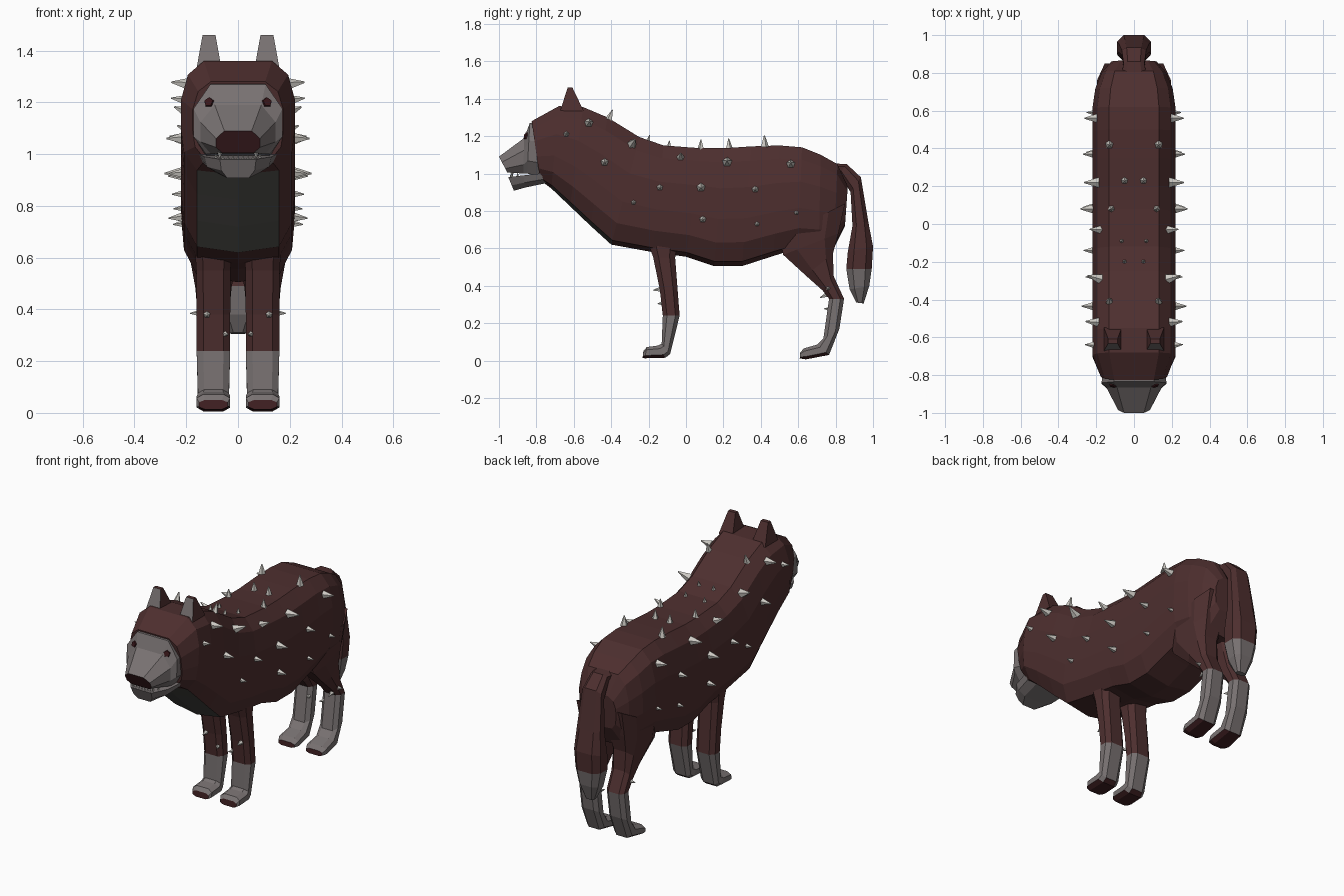
import bpy, bmesh, math
from mathutils import Vector, Matrix
from mathutils.bvhtree import BVHTree

if "Cube" in bpy.data.objects:
    bpy.data.objects.remove(bpy.data.objects["Cube"])


def material(name, r, g, b):
    m = bpy.data.materials.new(name)
    m.diffuse_color = (r, g, b, 1)
    m.use_nodes = True
    m.node_tree.nodes["Principled BSDF"].inputs["Base Color"].default_value = m.diffuse_color
    return m


FUR = material("dark red fur", 0.075, 0.028, 0.028)
GREY = material("grey fur", 0.19, 0.168, 0.168)
CHEST = material("chest grey", 0.085, 0.083, 0.076)
PAD = material("nose and paw pad", 0.05, 0.014, 0.016)
EYE = material("eye", 0.04, 0.008, 0.01)
BONE = material("bone", 0.6, 0.58, 0.54)


def finish(bm, name, mats):
    me = bpy.data.meshes.new(name)
    bm.to_mesh(me)
    bm.free()
    for m in mats:
        me.materials.append(m)
    ob = bpy.data.objects.new(name, me)
    bpy.context.collection.objects.link(ob)
    return ob


def loft(name, stations, profile, mats, rule=None, x=0.0):
    """Skin rings; a station is (start y, z, end y, z, half width)."""
    bm = bmesh.new()
    rings = []
    for y0, z0, y1, z1, hw in stations:
        pts = [(w, t) for w, t in profile]
        pts += [(-w, t) for w, t in reversed(profile) if w > 0]
        rings.append([bm.verts.new((x + w * hw, y0 + (y1 - y0) * t, z0 + (z1 - z0) * t))
                      for w, t in pts])
    n = len(rings[0])
    for a, b in zip(rings, rings[1:]):
        for i in range(n):
            j = (i + 1) % n
            bm.faces.new((a[i], a[j], b[j], b[i]))
    bm.faces.new(rings[0])
    bm.faces.new(rings[-1])
    bmesh.ops.recalc_face_normals(bm, faces=bm.faces)
    bm.normal_update()
    if rule:
        for f in bm.faces:
            f.material_index = rule(f.calc_center_median(), f.normal)
    return finish(bm, name, mats)


# Torso, neck and back of the head (bottom point, top point, half width)
BODY = [(0, 0), (.72, .04), (.95, .2), (1, .4), (1, .66), (.88, .88), (.6, 1)]
body = loft("body", [
    (-.78, .965, -.825, 1.28, .175), (-.72, .92, -.68, 1.36, .22),
    (-.62, .825, -.55, 1.355, .22), (-.51, .72, -.42, 1.30, .22),
    (-.40, .62, -.25, 1.195, .22), (-.18, .58, -.12, 1.15, .22),
    (.0, .555, .08, 1.135, .22), (.15, .505, .2, 1.135, .22),
    (.30, .505, .35, 1.145, .22), (.47, .56, .5, 1.15, .22),
    (.60, .60, .62, 1.14, .22), (.71, .60, .72, 1.10, .205),
    (.79, .60, .81, 1.05, .17), (.85, .72, .865, .93, .12)],
    BODY, [FUR, CHEST],
    lambda c, n: int(-.75 < c.y < -.4 and abs(c.x) < .1 and n.z < -.4 and c.z < .96))

# Face mask with upper muzzle; its front end is the nose
muzzle = loft("muzzle", [
    (-.78, .985, -.80, 1.275, .165), (-.85, 1.0, -.835, 1.27, .172),
    (-.87, 1.0, -.865, 1.19, .145), (-.955, 1.005, -1.0, 1.09, .085)],
    [(.72, 0), (1, .25), (1, .65), (.62, 1)], [GREY, PAD],
    lambda c, n: int(c.y < -.96 and n.y < -.8))

# Lower jaw
loft("jaw", [(-.74, .95, -.78, 1.0, .15), (-.86, .925, -.87, .99, .13),
             (-.92, .908, -.95, .98, .07)],
     [(.6, 0), (.92, .4), (1, 1)], [GREY])

# Tail with grey tip (inner point, outer point, half width)
SQUARE = [(.6, 0), (1, .25), (1, .75), (.6, 1)]
loft("tail", [
    (.76, .98, .77, 1.055, .07), (.82, 1.0, .86, 1.05, .055), (.88, .90, .935, .98, .065),
    (.89, .72, .975, .74, .08), (.865, .58, 1.0, .61, .09), (.857, .49, .993, .49, .085),
    (.875, .38, .98, .40, .065), (.91, .31, .95, .305, .03)],
    SQUARE, [FUR, GREY], lambda c, n: int(c.z < .488))


def leg_rule(split):
    def rule(c, n):
        if c.z < .06 and (n.z < -.6 or n.y < -.85):
            return 2
        return int(c.z < split)
    return rule


# Legs (front point, back point, half width), ears and eyes on both sides
solids = [body, muzzle]
for s, side in ((1, "right"), (-1, "left")):
    solids.append(loft("front_leg_" + side, [
        (-.22, .68, -.04, .68, .075), (-.175, .55, -.058, .55, .066),
        (-.14, .38, -.045, .38, .065), (-.124, .24, -.034, .24, .065),
        (-.13, .09, -.085, .035, .06), (-.15, .08, -.11, .015, .065),
        (-.21, .072, -.22, .012, .065), (-.228, .05, -.232, .014, .055)],
        SQUARE, [FUR, GREY, PAD], leg_rule(.24), s * .095))
    solids.append(loft("hind_leg_" + side, [
        (.50, .66, .85, .84, .10), (.52, .565, .815, .68, .09),
        (.64, .455, .785, .57, .07), (.73, .375, .79, .45, .062),
        (.765, .33, .845, .33, .06), (.735, .12, .82, .17, .06),
        (.70, .085, .765, .03, .06), (.63, .065, .64, .006, .065),
        (.61, .042, .608, .012, .055)],
        SQUARE, [FUR, GREY, PAD], leg_rule(.325), s * .095))

    # Ear: tapered block with a grey front
    bm = bmesh.new()
    bmesh.ops.create_cube(bm, size=1)
    for v in bm.verts:
        top = v.co.z > 0
        v.co.x = s * .112 + v.co.x * (.05 if top else .095)
        v.co.y = (-.62 + v.co.y * .025) if top else (-.61 + v.co.y * .125)
        v.co.z = 1.46 if top else 1.335
    bm.normal_update()
    for f in bm.faces:
        f.material_index = int(f.normal.y < -.7)
    finish(bm, "ear_" + side, [FUR, GREY])


def tree(ob):
    return BVHTree.FromPolygons([v.co for v in ob.data.vertices],
                                [p.vertices for p in ob.data.polygons])


trees = [tree(o) for o in solids]


def hit(origin, direction):
    """Nearest surface point and its normal along a ray."""
    found = [t.ray_cast(Vector(origin), Vector(direction)) for t in trees]
    found = [h for h in found if h[0] is not None]
    if not found:
        return None
    h = min(found, key=lambda h: h[3])
    n = h[1] if h[1].dot(Vector(direction)) < 0 else -h[1]
    return h[0], n


def aim(p, n):
    return Matrix.Translation(p) @ n.to_track_quat('Z', 'Y').to_matrix().to_4x4()


def spike(bm, p, n, r, length, sides=5):
    bmesh.ops.create_cone(bm, cap_ends=True, segments=sides, radius1=r, radius2=r * .12,
                          depth=length, matrix=aim(p + n * (length / 2 - .006), n))


# Bone spikes: flank (y, z, size), back (x, y, size), legs (x, z, size)
FLANK = [(-.64, 1.21, .7), (-.52, 1.27, 1), (-.29, 1.155, 1.1), (-.435, 1.06, .9),
         (-.03, 1.085, .9), (.22, 1.06, 1.1), (.56, 1.05, 1), (-.14, .925, .75),
         (.08, .925, 1), (.37, .915, .8), (-.28, .845, .6), (.09, .755, .8),
         (.38, .73, .6), (.59, .79, .55)]
BACK = [(.13, -.41, .8), (.05, -.2, .5), (.065, -.09, .5), (.12, .08, .75),
        (.05, .23, .8), (.13, .42, .9)]
LEGS = [(.12, .38, .6), (.05, .305, .5)]
bm = bmesh.new()
for s in (1, -1):
    rays = [((s, y, z), (-s, 0, 0), k) for y, z, k in FLANK]
    rays += [((s * x, y, 3), (0, 0, -1), k) for x, y, k in BACK]
    rays += [((s * x, -2, z), (0, 1, 0), k) for x, z, k in LEGS]
    rays += [((s * x, .3, z - .03), (0, 1, 0), k) for x, z, k in LEGS]
    rays += [((s, .76, .385), (-s, 0, 0), .5)]
    for origin, d, k in rays:
        h = hit(origin, d)
        if h:
            spike(bm, h[0], (h[1] - Vector(d) * .6).normalized(), .026 * k, .07 * k)
finish(bm, "spikes", [BONE])

# Eyes: slanted thin plates lying on the mask
bm = bmesh.new()
for s in (1, -1):
    h = hit((s * .112, -2, 1.2), (0, 1, 0))
    if h:
        m = Matrix.Translation(h[0] + h[1] * .003) @ h[1].to_track_quat('Z', 'Y').to_matrix().to_4x4()
        bmesh.ops.create_cone(bm, cap_ends=True, segments=5, radius1=.021, radius2=.018,
                              depth=.008, matrix=m)
finish(bm, "eyes", [EYE])

# Teeth: lower row and two upper fangs on each side
bm = bmesh.new()
for i in range(-3, 4):
    spike(bm, Vector((i * .019, -.938, .975)), Vector((0, 0, 1)), .008, .026, 4)
for s in (1, -1):
    spike(bm, Vector((s * .07, -.93, 1.008)), Vector((0, 0, -1)), .01, .04, 4)
    spike(bm, Vector((s * .085, -.90, .98)), Vector((0, 0, 1)), .009, .03, 4)
finish(bm, "teeth", [BONE])
